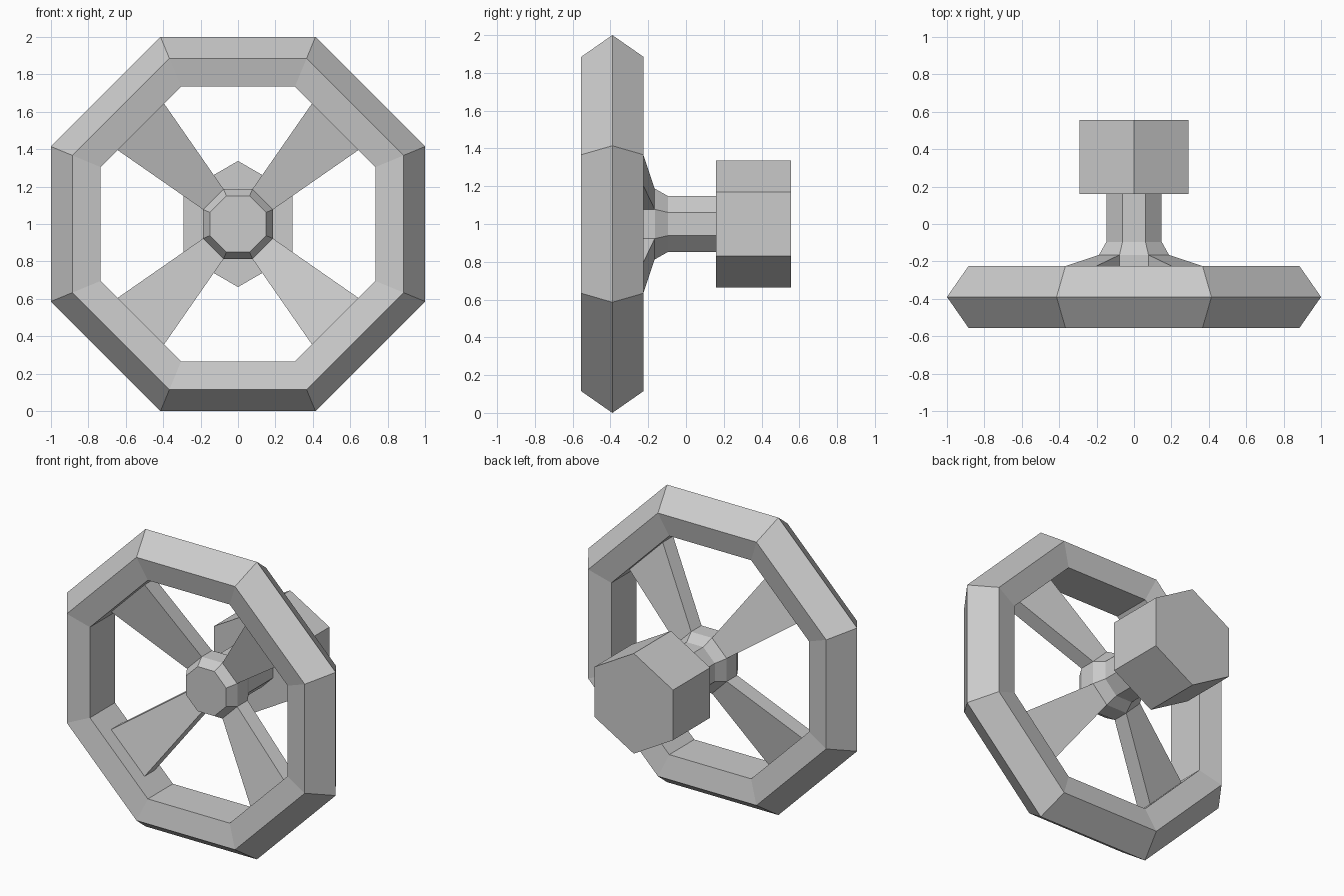
import bpy, bmesh
from math import pi, cos, sin
from mathutils import Vector

cube = bpy.data.objects.get("Cube")
if cube:
    bpy.data.objects.remove(cube, do_unlink=True)

CENTRE_Z = 1.0

# One plain grey for everything
grey = bpy.data.materials.new("plain_grey")
grey.use_nodes = True
colour = (0.6, 0.6, 0.6, 1)
grey.diffuse_color = colour
grey.node_tree.nodes["Principled BSDF"].inputs["Base Color"].default_value = colour


def finish(bm, name):
    bmesh.ops.recalc_face_normals(bm, faces=bm.faces)
    mesh = bpy.data.meshes.new(name)
    bm.to_mesh(mesh)
    bm.free()
    mesh.materials.append(grey)
    obj = bpy.data.objects.new(name, mesh)
    bpy.context.collection.objects.link(obj)
    return obj


def lathe(name, profile, sides, start, closed=False):
    """Turn (corner radius, y) pairs around the y axis through the centre."""
    bm = bmesh.new()
    rings = []
    for r, y in profile:
        angles = [start + 2 * pi * k / sides for k in range(sides)]
        rings.append([bm.verts.new((r * cos(a), y, CENTRE_Z + r * sin(a))) for a in angles])
    pairs = list(zip(rings, rings[1:]))
    if closed:
        pairs.append((rings[-1], rings[0]))
    else:
        bm.faces.new(rings[0])
        bm.faces.new(rings[-1])
    for a, b in pairs:
        for k in range(sides):
            n = (k + 1) % sides
            bm.faces.new((a[k], a[n], b[n], b[k]))
    return finish(bm, name)


def octagon(profile):
    """Convert flat-side distances to corner radii."""
    return [(r / cos(pi / 8), y) for r, y in profile]


# Eight-sided rim with a ridged outside and flat inside
lathe("rim", octagon([(1, -0.39), (0.885, -0.555), (0.735, -0.523),
                      (0.735, -0.257), (0.885, -0.225)]), 8, pi / 8, closed=True)

# Bevelled hub running back into the shaft
lathe("hub_and_shaft", octagon([(0.15, -0.34), (0.187, -0.275), (0.187, -0.165),
                                (0.148, -0.095), (0.148, 0.17)]), 8, pi / 8)

# Six-sided nut at the back end
lathe("hex_nut", [(0.337, 0.16), (0.337, 0.555)], 6, pi / 6)


# Flared spokes leaning forward from hub to rim
def spoke(name, angle):
    out = Vector((cos(angle), 0, sin(angle)))
    side = Vector((-sin(angle), 0, cos(angle)))
    bm = bmesh.new()
    ends = []
    for r, half, front, back in [(0.185, 0.077, -0.275, -0.165),
                                 (0.742, 0.177, -0.43, -0.32)]:
        corners = [(-half, front), (half, front), (half, back), (-half, back)]
        ends.append([bm.verts.new(out * r + side * w + Vector((0, y, CENTRE_Z)))
                     for w, y in corners])
    inner, outer = ends
    bm.faces.new(inner)
    bm.faces.new(outer)
    for k in range(4):
        n = (k + 1) % 4
        bm.faces.new((inner[k], inner[n], outer[n], outer[k]))
    finish(bm, name)


names = ["upper_left", "upper_right", "lower_right", "lower_left"]
for k, where in enumerate(names):
    spoke("spoke_" + where, pi / 4 + k * pi / 2)
